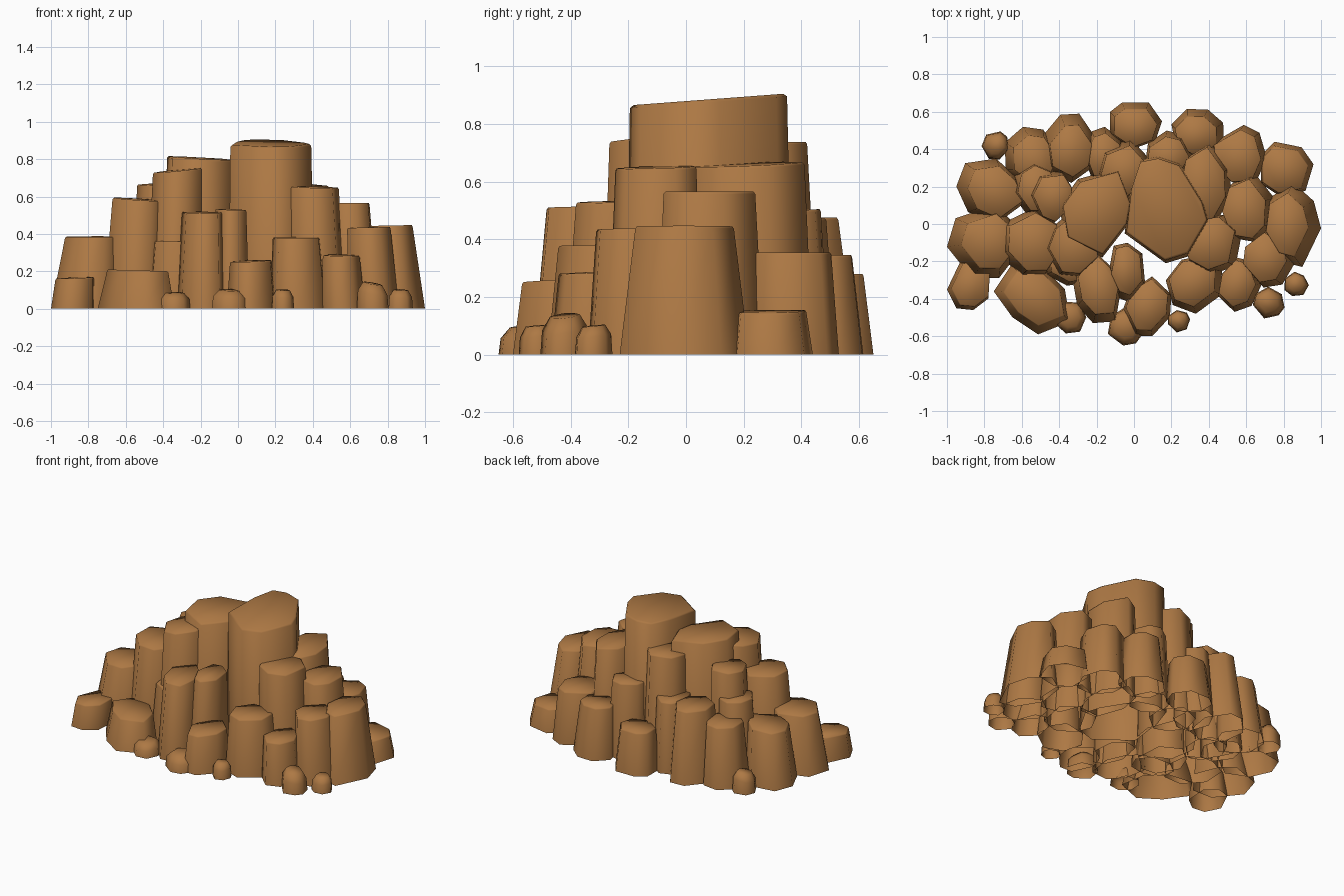
import bpy, bmesh, math, random

if "Cube" in bpy.data.objects:
    bpy.data.objects.remove(bpy.data.objects["Cube"])

random.seed(5)
rock = bpy.data.materials.new("brown_rock")
rock.diffuse_color = (0.42, 0.19, 0.058, 1)
rock.use_nodes = True
rock.node_tree.nodes["Principled BSDF"].inputs["Base Color"].default_value = rock.diffuse_color


def build(name, pts, h, tilt, taper, lean=0.06, cham=0.0, edge=0.95):
    """Tapered prism over an outline, open underneath, leaning to the centre."""
    n = len(pts)
    xs, ys = [p[0] for p in pts], [p[1] for p in pts]
    cx, cy = (min(xs) + max(xs)) / 2, (min(ys) + max(ys)) / 2
    sx, sy = -lean * h * cx, -lean * h * cy
    bm = bmesh.new()
    rings = []
    for t, s, drop in ((0, 1, 0), (1, taper, cham), (1, taper * edge, 0)):
        ring = []
        for x, y in pts:
            dx, dy = (x - cx) * s, (y - cy) * s
            z = t * (h - drop + tilt[0] * dx + tilt[1] * dy)
            ring.append(bm.verts.new((cx + dx + sx * t, cy + dy + sy * t, z)))
        rings.append(ring)
    for a, b in zip(rings, rings[1:]):
        for i in range(n):
            j = (i + 1) % n
            bm.faces.new((a[i], a[j], b[j], b[i]))
    bm.faces.new(rings[-1])
    bmesh.ops.recalc_face_normals(bm, faces=bm.faces)
    for f in bm.faces:
        f.smooth = True
    me = bpy.data.meshes.new(name)
    bm.to_mesh(me)
    bm.free()
    me.materials.append(rock)
    ob = bpy.data.objects.new(name, me)
    bpy.context.collection.objects.link(ob)


def column(name, x0, x1, y0, y1, h, diag=0, tilt=None, taper=0.86, sides=7,
           lean=0.08, cham=0.008, edge=0.96):
    """Irregular outline fitted to a base box, then built up to height h."""
    pts = []
    start = random.random()
    for i in range(sides):
        a = math.tau * (i + start + random.uniform(-0.2, 0.2)) / sides
        r = random.uniform(0.95, 1.08) * (1 + 0.22 * diag * math.sin(2 * a))
        pts.append((r * math.cos(a), r * math.sin(a)))
    xs, ys = [p[0] for p in pts], [p[1] for p in pts]
    fx, fy = (x1 - x0) / (max(xs) - min(xs)), (y1 - y0) / (max(ys) - min(ys))
    pts = [(x0 + (p[0] - min(xs)) * fx, y0 + (p[1] - min(ys)) * fy) for p in pts]
    tilt = tilt or (random.uniform(-0.05, 0.05), random.uniform(0, 0.05))
    build(name, pts, h, tilt, taper, lean, cham, edge)


# central peaks
build("main_peak", [(0.03, 0.35), (-0.02, 0.2), (-0.05, -0.05), (0.17, -0.21), (0.3, -0.17),
                    (0.41, 0.02), (0.38, 0.12), (0.25, 0.33), (0.13, 0.37)],
      0.885, (0, 0.075), 0.94, 0.03, 0.01)
build("second_peak", [(-0.4, 0.1), (-0.37, -0.08), (-0.17, -0.18), (-0.03, 0), (-0.01, 0.12),
                      (-0.08, 0.3), (-0.3, 0.24)], 0.805, (-0.06, 0.02), 0.92, 0.03, 0.01)
column("left_shoulder", -0.49, -0.2, -0.29, 0.06, 0.74, 0, (0.1, 0.03), 0.9)
column("back_peak", -0.2, 0.08, 0.14, 0.46, 0.73)
column("right_shoulder", 0.26, 0.58, -0.27, 0.05, 0.65, 0, (-0.03, 0.03), 0.88)
column("right_back_shoulder", 0.26, 0.52, 0.02, 0.44, 0.66, 0, None, 0.92)
column("left_back_shoulder", -0.58, -0.34, 0.0, 0.29, 0.665)

# left side
column("left_column", -0.72, -0.4, -0.28, 0.08, 0.585, -0.2, (-0.06, 0.03))
column("left_outer_column", -1.0, -0.6, -0.29, 0.1, 0.385, -0.2, (0, 0.02), 0.75)
column("left_rear_column", -0.95, -0.57, 0.0, 0.35, 0.37, -0.5, None, 0.8)
column("left_low_block", -1.0, -0.77, -0.46, -0.18, 0.165, 0.3, None, 0.9)
column("left_inner_filler", -0.66, -0.42, 0.06, 0.34, 0.5)

# front row
column("front_left_slab", -0.75, -0.34, -0.59, -0.22, 0.205, -0.8, (-0.03, 0), 0.8)
column("front_column", -0.33, -0.07, -0.53, -0.15, 0.515, -0.6, (0, 0.03), 0.83)
column("front_middle_column", -0.14, 0.06, -0.42, -0.1, 0.53, -0.3, None, 0.83)
column("front_filler", -0.48, -0.2, -0.33, -0.13, 0.36)
column("front_low_column", -0.06, 0.2, -0.6, -0.28, 0.255, 0.5)
column("front_right_column", 0.17, 0.47, -0.48, -0.16, 0.38, 0.3, (0, 0.02), 0.83)
column("front_right_low", 0.45, 0.68, -0.47, -0.18, 0.285, 0.2)

# right side
column("right_column", 0.59, 0.86, -0.34, -0.03, 0.435)
column("right_outer_column", 0.7, 1.0, -0.23, 0.22, 0.445, -0.2, (0.02, 0.0), 0.76)
column("right_tall_column", 0.48, 0.75, -0.1, 0.27, 0.565, 0, (0, 0), 0.86)
column("right_rear_block", 0.68, 0.96, 0.15, 0.44, 0.15, 0, None, 0.87)
column("right_rear_column", 0.43, 0.71, 0.22, 0.53, 0.355, 0, (0, 0), 0.9)

# back row
column("back_right_column", 0.2, 0.48, 0.36, 0.615, 0.345, 0, (0, 0), 0.8)
column("back_low_column", -0.13, 0.15, 0.4, 0.65, 0.28, 0, (0, 0), 0.82)
column("back_left_column", -0.5, -0.2, 0.22, 0.59, 0.475, 0, (0, 0), 0.75)
column("back_left_outer", -0.69, -0.4, 0.18, 0.52, 0.4, 0, (0, 0), 0.8)
column("back_filler_right", 0.06, 0.32, 0.25, 0.5, 0.5)
column("back_filler_left", -0.28, -0.06, 0.25, 0.52, 0.47)

# small rounded boulders round the foot: x, y, radius, height
boulders = [(-0.34, -0.5, 0.085, 0.085), (-0.04, -0.55, 0.1, 0.1),
            (0.24, -0.52, 0.06, 0.1), (0.72, -0.42, 0.085, 0.135),
            (0.87, -0.32, 0.065, 0.1), (-0.74, 0.42, 0.075, 0.13)]
for i, (x, y, r, h) in enumerate(boulders):
    column(f"boulder_{i + 1}", x - r, x + r, y - r, y + r, h, 0,
           (random.uniform(-0.2, 0.2), 0.1), 0.93, 7, 0, h * 0.35, 0.65)
